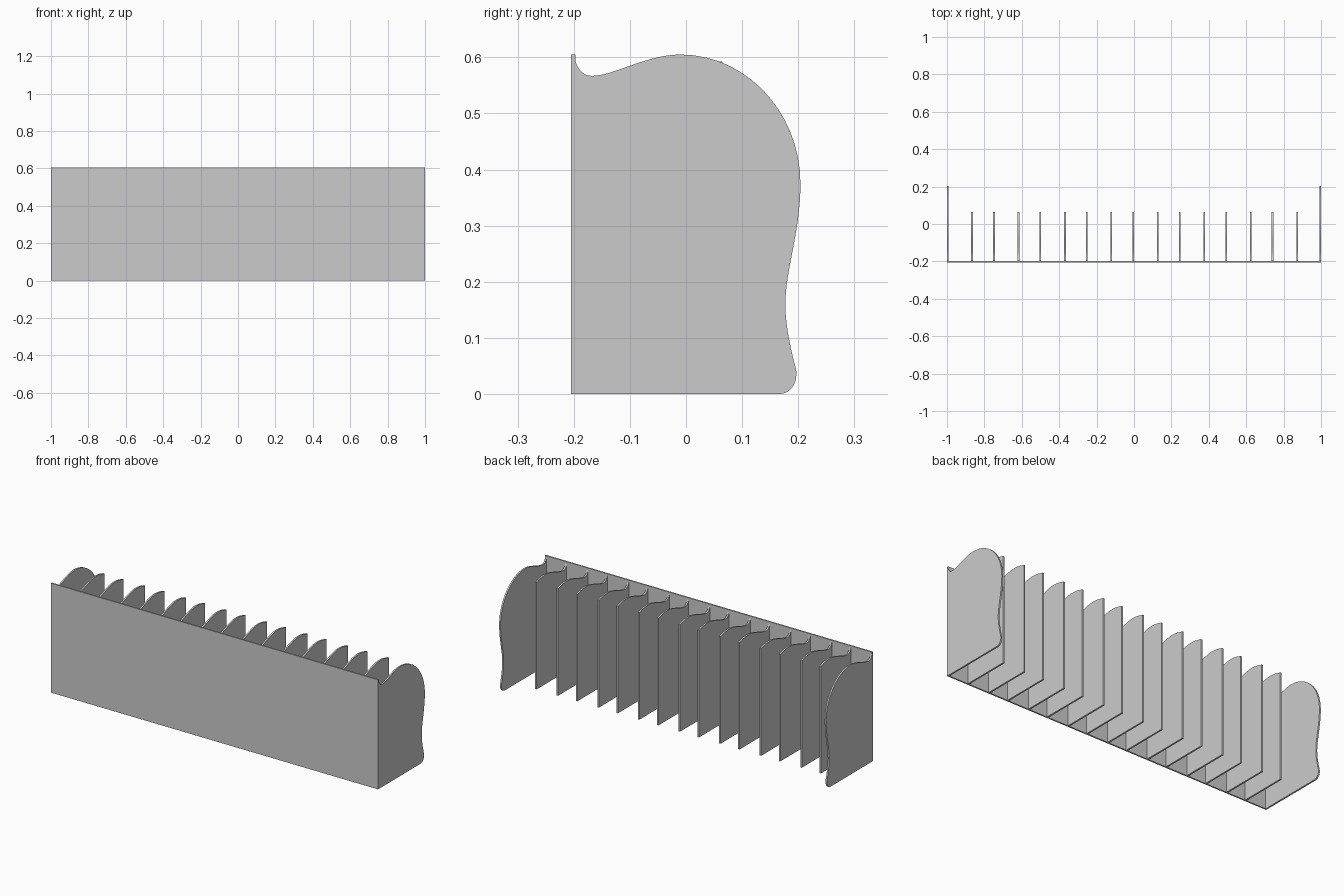
import bpy
import bmesh
from mathutils import Vector
from mathutils.geometry import interpolate_bezier

cube = bpy.data.objects.get("Cube")
if cube:
    bpy.data.objects.remove(cube, do_unlink=True)

grey = bpy.data.materials.new("light_grey")
grey.use_nodes = True
colour = (0.6, 0.6, 0.6, 1)
grey.diffuse_color = colour
grey.node_tree.nodes["Principled BSDF"].inputs["Base Color"].default_value = colour

FRONT, BACK_OF_PANEL, FIN_END = -0.205, -0.197, 0.065
THICK = 0.009


def sheet(name, outline, x):
    """Extrude a (y, z) outline into a thin upright sheet centred on x."""
    bm = bmesh.new()
    face = bm.faces.new([bm.verts.new((x - THICK / 2, y, z)) for y, z in outline])
    side = bmesh.ops.extrude_face_region(bm, geom=[face])["geom"]
    verts = [v for v in side if isinstance(v, bmesh.types.BMVert)]
    bmesh.ops.translate(bm, verts=verts, vec=(THICK, 0, 0))
    bmesh.ops.recalc_face_normals(bm, faces=bm.faces)
    mesh = bpy.data.meshes.new(name)
    bm.to_mesh(mesh)
    bm.free()
    mesh.materials.append(grey)
    obj = bpy.data.objects.new(name, mesh)
    bpy.context.collection.objects.link(obj)
    return obj


# Wavy outline: handle in, knot, handle out
knots = [
    ((-0.2, 0.605), (-0.2, 0.605), (-0.196, 0.585)),
    ((-0.188, 0.567), (-0.167, 0.567), (-0.13, 0.567)),
    ((-0.07, 0.605), (-0.01, 0.605), (0.109, 0.605)),
    ((0.204, 0.5), (0.204, 0.375), (0.204, 0.29)),
    ((0.177, 0.22), (0.177, 0.16), (0.177, 0.12)),
    ((0.189, 0.07), (0.196, 0.045), (0.2, 0.02)),
    ((0.187, 0), (0.165, 0), (0.165, 0)),
]
wave = [Vector(knots[0][1])]
for a, b in zip(knots, knots[1:]):
    wave += interpolate_bezier(*map(Vector, (a[1], a[2], b[0], b[1])), 16)[1:]
wave = [(p.x, p.y) for p in wave]

# Front panel
bpy.ops.mesh.primitive_cube_add(size=1, location=(0, (FRONT + BACK_OF_PANEL) / 2, 0.3025))
panel = bpy.context.object
panel.name = "front_panel"
panel.scale = (2, BACK_OF_PANEL - FRONT, 0.605)
panel.data.materials.append(grey)

# End plates follow the whole outline
for name, x in (("right_end_plate", -1 + THICK / 2), ("left_end_plate", 1 - THICK / 2)):
    end = sheet(name, [(FRONT, 0), (FRONT, 0.605)] + wave, x)

# Dividers share the top curve but stop at a straight back edge
top = [p for p in wave if p[0] < FIN_END and p[1] > 0.5]
divider = [(-0.2, 0)] + top + [(FIN_END, 0.592), (FIN_END, 0)]
positions = [-0.866 + 0.2483 * i for i in range(8)]
positions += [-0.749 + 0.2483 * i for i in range(7)]
for i, x in enumerate(sorted(positions)):
    sheet(f"divider_{i + 1}", divider, x)

# Smooth the curved rims, keep the corners crisp
bpy.ops.object.select_all(action="DESELECT")
for obj in bpy.context.collection.objects:
    if "plate" in obj.name or "divider" in obj.name:
        obj.select_set(True)
        bpy.context.view_layer.objects.active = obj
bpy.ops.object.shade_smooth_by_angle()
